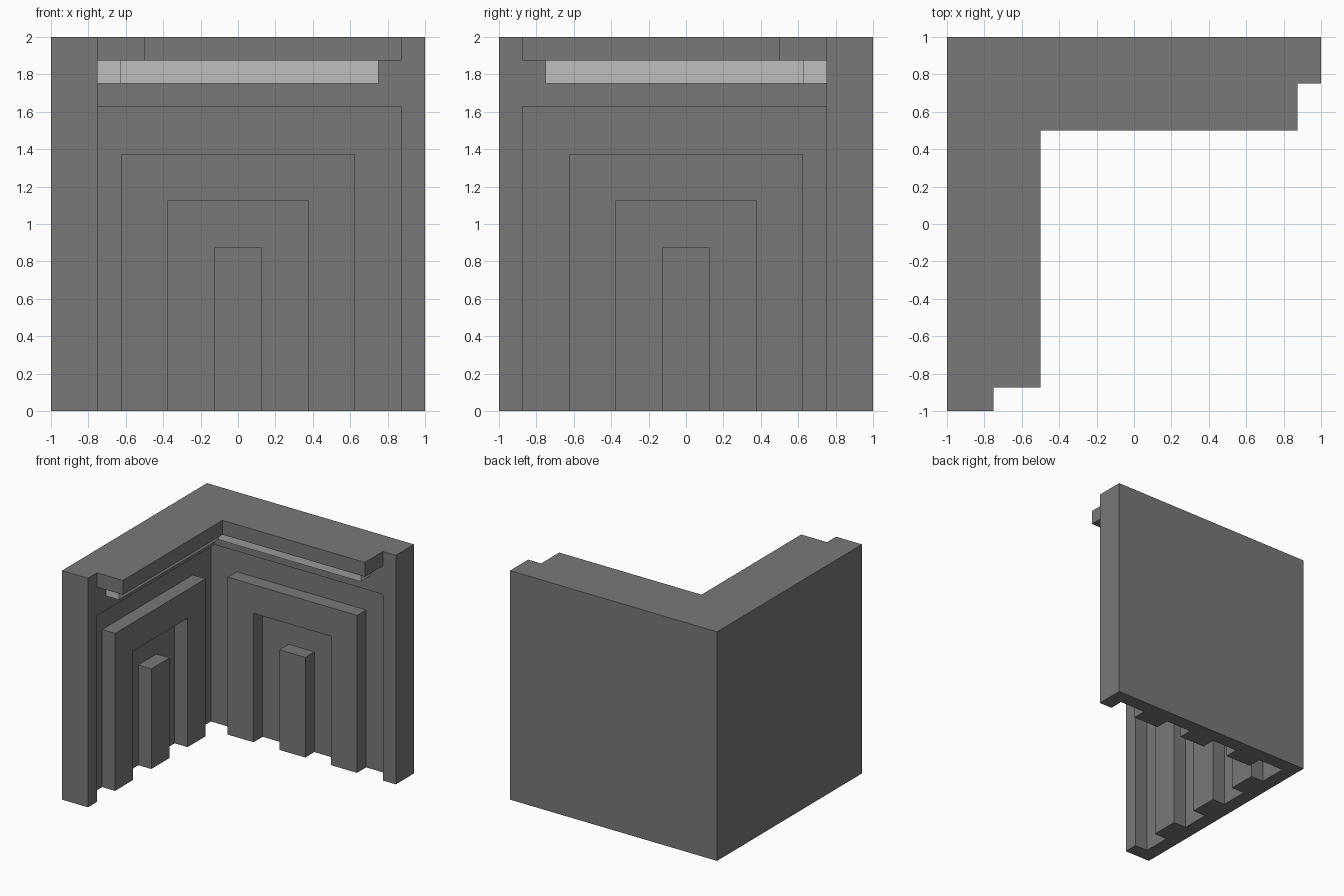
import bpy, bmesh
from mathutils import Vector

cube = bpy.data.objects.get("Cube")
if cube:
    bpy.data.objects.remove(cube, do_unlink=True)


def material(name, v):
    m = bpy.data.materials.new(name)
    m.use_nodes = True
    m.diffuse_color = (v, v, v, 1)
    m.node_tree.nodes["Principled BSDF"].inputs["Base Color"].default_value = (v, v, v, 1)
    return m


stone = material("grey stone", 0.19)
glow = material("pale light strip", 0.51)


def prism(name, profile, sweep, mat, swap=False):
    """Extrude a closed profile of 3D points; swap mirrors it onto the other wall."""
    bm = bmesh.new()
    face = bm.faces.new([bm.verts.new(p) for p in profile])
    out = bmesh.ops.extrude_face_region(bm, geom=[face])
    bmesh.ops.translate(bm, vec=Vector(sweep),
                        verts=[g for g in out["geom"] if isinstance(g, bmesh.types.BMVert)])
    if swap:
        for v in bm.verts:
            v.co.x, v.co.y = -v.co.y, -v.co.x
    bmesh.ops.recalc_face_normals(bm, faces=bm.faces)
    me = bpy.data.meshes.new(name)
    bm.to_mesh(me)
    bm.free()
    me.materials.append(mat)
    ob = bpy.data.objects.new(name, me)
    bpy.context.scene.collection.objects.link(ob)
    return ob


def corner(name, outer, inner, end, z0, z1, mat):
    """L-shaped band running along both walls."""
    pts = [(-outer, outer), (end, outer), (end, inner),
           (-inner, inner), (-inner, -end), (-outer, -end)]
    return prism(name, [(x, y, z0) for x, y in pts], (0, 0, z1 - z0), mat)


def combine(target, tool, operation):
    mod = target.modifiers.new(operation.lower(), "BOOLEAN")
    mod.operation, mod.solver, mod.object = operation, "EXACT", tool
    bpy.context.view_layer.objects.active = target
    bpy.ops.object.modifier_apply(modifier=mod.name)
    bpy.data.objects.remove(tool, do_unlink=True)


# Corner walls, hollowed on the inside so end posts and a top band remain
walls = corner("corner_walls", 1, 0.75, 1, 0, 2, stone)
R = 0.875
recess = prism("recess_cutter", [(-R, -R, -0.5), (R, -R, -0.5), (R, R, -0.5), (-R, R, -0.5)],
               (0, 0, 2.125), stone)
recess.hide_render = True
combine(walls, recess, "DIFFERENCE")

# Overhanging cornice, merged with the walls
combine(walls, corner("cornice", 0.8, 0.5, R, 1.875, 2, stone), "UNION")

# Light strip under the cornice
corner("light_strip", 0.75, 0.625, 0.75, 1.75, 1.875, glow)

# Raised doorway frame and central pillar on each wall
frame = [(-0.625, 0), (-0.625, 1.375), (0.625, 1.375), (0.625, 0),
         (0.375, 0), (0.375, 1.125), (-0.375, 1.125), (-0.375, 0)]
pillar = [(-0.125, 0), (-0.125, 0.875), (0.125, 0.875), (0.125, 0)]
for side, swap in (("back", False), ("right", True)):
    for part, pts in (("frame", frame), ("pillar", pillar)):
        prism(f"{side}_wall_{part}", [(x, 0.75, z) for x, z in pts], (0, 0.125, 0), stone, swap)
